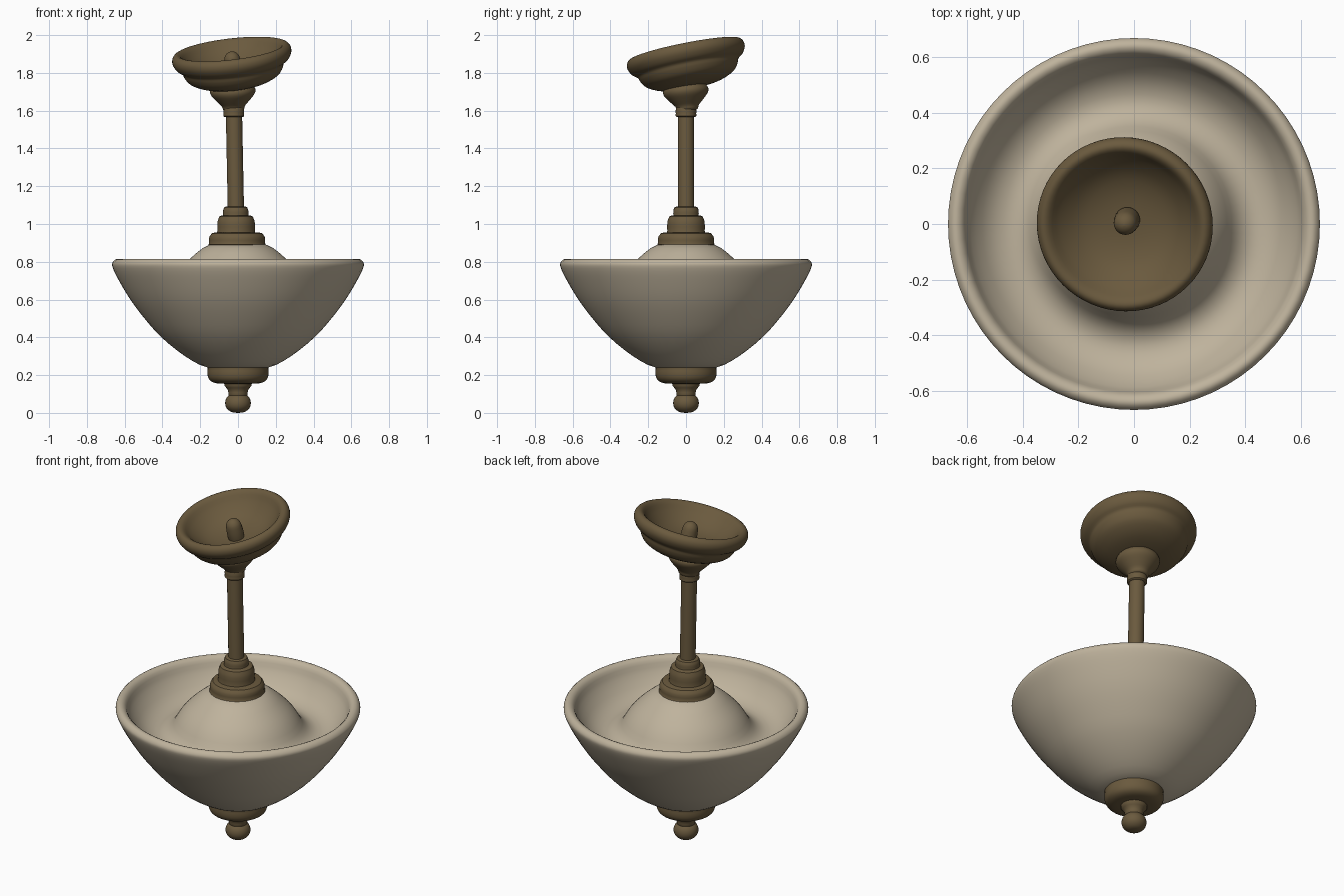
import bpy
import math
from mathutils import Vector, Matrix

if "Cube" in bpy.data.objects:
    bpy.data.objects.remove(bpy.data.objects["Cube"])


def material(name, rgb):
    m = bpy.data.materials.new(name)
    m.diffuse_color = (*rgb, 1)
    m.use_nodes = True
    m.node_tree.nodes["Principled BSDF"].inputs["Base Color"].default_value = m.diffuse_color
    return m


bronze = material("aged_bronze", (0.145, 0.102, 0.048))
cream = material("cream_glass", (0.52, 0.45, 0.335))


def smooth_profile(pts, sub):
    """Catmull-Rom resampling of a lathe profile."""
    if sub < 2:
        return pts
    out = []
    for i in range(len(pts) - 1):
        p = [Vector(pts[max(0, min(len(pts) - 1, i + k))]) for k in (-1, 0, 1, 2)]
        for s in range(sub):
            t = s / sub
            v = 0.5 * (2 * p[1] + (p[2] - p[0]) * t
                       + (2 * p[0] - 5 * p[1] + 4 * p[2] - p[3]) * t * t
                       + (3 * p[1] - p[0] - 3 * p[2] + p[3]) * t ** 3)
            out.append((max(v.x, 0), v.y))
    return out + [pts[-1]]


def lathe(name, pts, mat, center=(0, 0, 0), axis=(0, 0, 1), sides=48, sub=3):
    """Revolve a (radius, height) profile, listed bottom to top on the outside."""
    rot = Vector((0, 0, 1)).rotation_difference(Vector(axis)).to_matrix().to_4x4()
    place = Matrix.Translation(center) @ rot
    verts, faces, rings = [], [], []
    for r, z in smooth_profile(pts, sub):
        n = 1 if r < 1e-4 else sides
        rings.append((len(verts), n))
        for i in range(n):
            a = 2 * math.pi * i / sides
            verts.append(place @ Vector((r * math.cos(a), r * math.sin(a), z)))
    for (a, na), (b, nb) in zip(rings, rings[1:]):
        for i in range(sides):
            j = (i + 1) % sides
            if na == 1 and nb == 1:
                continue
            if na == 1:
                faces.append((a, b + j, b + i))
            elif nb == 1:
                faces.append((a + i, a + j, b))
            else:
                faces.append((a + i, a + j, b + j, b + i))
    me = bpy.data.meshes.new(name)
    me.from_pydata(verts, [], faces)
    me.materials.append(mat)
    ob = bpy.data.objects.new(name, me)
    bpy.context.collection.objects.link(ob)
    bpy.ops.object.select_all(action='DESELECT')
    ob.select_set(True)
    bpy.context.view_layer.objects.active = ob
    bpy.ops.object.shade_smooth_by_angle(angle=math.radians(40))
    return ob


# Glass bowl: outer shell, rolled rim, inner trough and central dome
lathe("glass_bowl", [
    (0, 0.235), (0.16, 0.24), (0.28, 0.30), (0.405, 0.40), (0.495, 0.50),
    (0.57, 0.60), (0.63, 0.70), (0.662, 0.765), (0.665, 0.795), (0.642, 0.815),
    (0.612, 0.80), (0.585, 0.74), (0.52, 0.665), (0.44, 0.635), (0.37, 0.665),
    (0.315, 0.75), (0.25, 0.82), (0.15, 0.89), (0, 0.90)],
    cream, sides=72)

# Bottom finial: cap, neck and ball
lathe("finial_cap", [
    (0, 0.155), (0.10, 0.155), (0.143, 0.168), (0.16, 0.195), (0.16, 0.235),
    (0.148, 0.25), (0, 0.252)], bronze)
lathe("finial_neck", [
    (0, 0.08), (0.045, 0.085), (0.053, 0.12), (0.072, 0.155), (0, 0.165)], bronze)
lathe("finial_ball", [
    (0, 0), (0.035, 0.005), (0.06, 0.025), (0.068, 0.052), (0.06, 0.08),
    (0.035, 0.1), (0, 0.105)], bronze)

# Stepped collar on top of the dome
for name, r, z0, z1, x in (("collar_lower", 0.148, 0.885, 0.955, -0.005),
                           ("collar_middle", 0.099, 0.945, 1.045, -0.01),
                           ("collar_upper", 0.067, 1.035, 1.092, -0.012)):
    h = z1 - z0
    lathe(name, [(0, z0), (r * 0.94, z0), (r, z0 + 0.2 * h), (r, z0 + 0.6 * h),
                 (r * 0.93, z0 + 0.85 * h), (r * 0.78, z1), (0, z1)],
          bronze, (x, 0, 0), sub=2)

# Rod, leaning very slightly
lathe("rod", [(0, 0), (0.043, 0), (0.043, 0.53), (0, 0.53)], bronze,
      (-0.011, 0, 1.07), (-0.02, 0, 1), 32, 1)

# Upper collar and flared cup under the canopy
lathe("rod_top_collar", [
    (0, 1.565), (0.05, 1.567), (0.054, 1.585), (0.054, 1.605), (0.046, 1.625),
    (0, 1.63)], bronze, (-0.022, 0, 0))
tilt = Vector((-0.115, -0.20, 1)).normalized()
lathe("canopy_cup", [
    (0, -0.09), (0.05, -0.088), (0.062, -0.065), (0.09, -0.035), (0.115, -0.005),
    (0.12, 0.02), (0.105, 0.045), (0.08, 0.07), (0, 0.075)], bronze,
    (-0.027, 0.0, 1.69), Vector((-0.05, -0.1, 1)))

# Tilted ceiling canopy: moulded outside, hollow inside
top = Vector((-0.037, -0.008, 1.925))
lathe("canopy", [
    (0, -0.205), (0.09, -0.203), (0.17, -0.19), (0.235, -0.16), (0.262, -0.125),
    (0.272, -0.10), (0.298, -0.08), (0.316, -0.048), (0.314, -0.018), (0.295, 0),
    (0.27, -0.008), (0.235, -0.05), (0.17, -0.10), (0.09, -0.125), (0, -0.13)],
    bronze, top, tilt, 64)

# Small knob inside the canopy
lathe("canopy_knob", [
    (0, -0.15), (0.042, -0.14), (0.043, -0.06), (0.033, -0.03), (0.016, -0.016),
    (0, -0.012)], bronze, top, tilt, 24)
